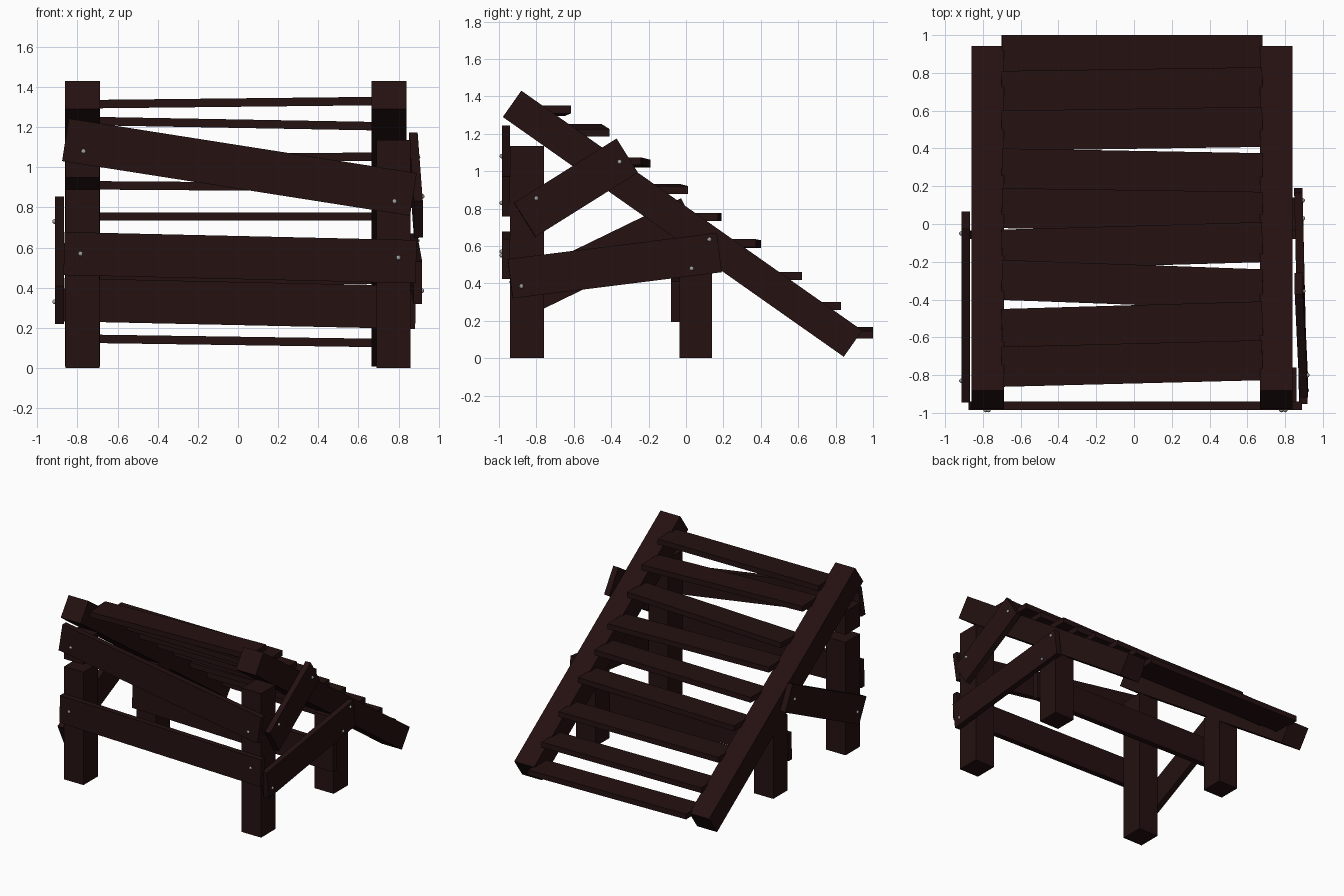
import bpy, bmesh, math
from mathutils import Vector, Matrix

if "Cube" in bpy.data.objects:
    bpy.data.objects.remove(bpy.data.objects["Cube"])


def material(name, rgb):
    m = bpy.data.materials.new(name)
    m.diffuse_color = (*rgb, 1.0)
    m.use_nodes = True
    m.node_tree.nodes["Principled BSDF"].inputs["Base Color"].default_value = m.diffuse_color
    return m


WOOD = material("dark brown wood", (0.018, 0.0055, 0.0055))
STEEL = material("grey nail", (0.38, 0.38, 0.38))


def finish(bm, name, mat):
    mesh = bpy.data.meshes.new(name)
    bm.to_mesh(mesh)
    bm.free()
    mesh.materials.append(mat)
    ob = bpy.data.objects.new(name, mesh)
    bpy.context.collection.objects.link(ob)
    return ob


def beam(name, p0, p1, width, thick, facing):
    """Plank from p0 to p1; its thickness lies along the facing direction."""
    p0, p1 = Vector(p0), Vector(p1)
    ax = (p1 - p0).normalized()
    side = Vector(facing).cross(ax).normalized()
    nrm = ax.cross(side)
    rot = Matrix((ax, side, nrm)).transposed().to_4x4()
    bm = bmesh.new()
    bmesh.ops.create_cube(bm, size=1)
    size = Matrix.Diagonal(((p1 - p0).length, width, thick, 1))
    bm.transform(Matrix.Translation((p0 + p1) / 2) @ rot @ size)
    return finish(bm, name, WOOD)


def box(name, x, y, z):
    bm = bmesh.new()
    bmesh.ops.create_cube(bm, size=1)
    size = Matrix.Diagonal((x[1] - x[0], y[1] - y[0], z[1] - z[0], 1))
    mid = Vector((sum(x) / 2, sum(y) / 2, sum(z) / 2))
    bm.transform(Matrix.Translation(mid) @ size)
    return finish(bm, name, WOOD)


def nail(name, pos):
    bm = bmesh.new()
    bmesh.ops.create_uvsphere(bm, u_segments=10, v_segments=6, radius=0.012)
    bm.transform(Matrix.Translation(pos))
    return finish(bm, name, STEEL)


# Sloping side rails
for label, x in (("left", -0.775), ("right", 0.7525)):
    beam(label + "_rail", (x, -0.93, 1.36), (x, 0.893, 0.078), 0.172, 0.173, (1, 0, 0))

# Legs (the front left one is broken through near the top)
LEFT, RIGHT = (-0.86, -0.69), (0.69, 0.86)
FRONT, BACK = (-0.94, -0.76), (-0.035, 0.14)
box("front_leg_right", RIGHT, FRONT, (0, 1.135))
box("front_leg_left", LEFT, FRONT, (0, 0.89))
box("front_leg_left_top", LEFT, FRONT, (0.95, 1.135))
box("back_leg_right", RIGHT, BACK, (0, 0.6))
box("back_leg_left", LEFT, BACK, (0, 0.6))

# Treads: back edge y (left, right) and centre z (left, right)
treads = [
    (-0.65, -0.615, 1.315, 1.33), (-0.45, -0.41, 1.23, 1.205),
    (-0.19, -0.24, 1.04, 1.053), (-0.03, 0.01, 0.91, 0.90),
    (0.19, 0.17, 0.755, 0.755), (0.40, 0.375, 0.61, 0.615),
    (0.60, 0.62, 0.44, 0.44), (0.81, 0.83, 0.28, 0.28),
    (1.0, 1.0, 0.145, 0.125),
]
DEPTH = 0.212
for i, (yl, yr, zl, zr) in enumerate(treads):
    beam("tread_%d" % (i + 1), (-0.70, yl - DEPTH / 2, zl),
         (0.68, yr - DEPTH / 2, zr), DEPTH, 0.042, (0, 0, 1))

# Cross boards on the front and between the back legs
beam("front_board_upper", (-0.86, -0.962, 1.137), (0.874, -0.962, 0.865), 0.215, 0.044, (0, 1, 0))
beam("front_board_lower", (-0.867, -0.962, 0.57), (0.888, -0.962, 0.53), 0.215, 0.044, (0, 1, 0))
beam("back_leg_board", (-0.867, -0.057, 0.34), (0.885, -0.057, 0.302), 0.215, 0.044, (0, 1, 0))

# Side boards
beam("right_board_upper", (0.899, -0.862, 0.74), (0.873, -0.315, 1.083), 0.215, 0.044, (1, 0, 0))
beam("right_board_lower", (0.896, -0.94, 0.425), (0.87, 0.178, 0.565), 0.212, 0.044, (1, 0, 0))
beam("left_board", (-0.89, -0.9, 0.314), (-0.89, 0.02, 0.761), 0.21, 0.046, (1, 0, 0))

# Nail heads
for i, (x, z) in enumerate([(-0.77, 1.08), (0.78, 0.83), (-0.785, 0.57), (0.8, 0.55)]):
    nail("front_nail_%d" % i, (x, -0.985, z))
for i, (x, y, z) in enumerate([(0.918, -0.8, 0.855), (0.897, -0.355, 1.05), (0.916, -0.88, 0.385),
                               (0.893, 0.125, 0.635), (0.895, 0.03, 0.48)]):
    nail("right_nail_%d" % i, (x, y, z))
for i, (y, z) in enumerate([(-0.83, 0.33), (-0.05, 0.73)]):
    nail("left_nail_%d" % i, (-0.914, y, z))
